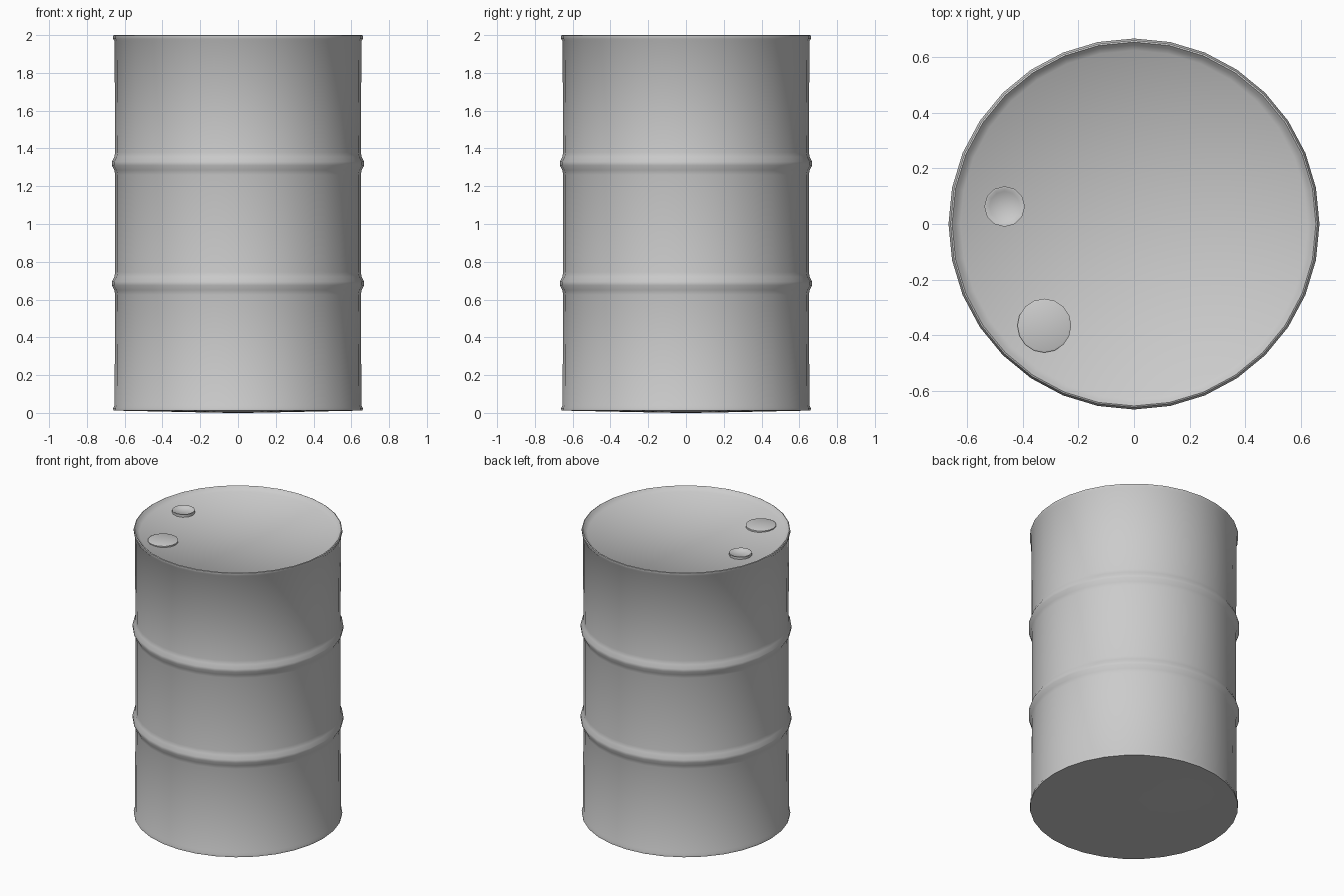
import bpy, bmesh, math

cube = bpy.data.objects.get("Cube")
if cube:
    bpy.data.objects.remove(cube, do_unlink=True)

steel = bpy.data.materials.new("grey_steel")
steel.use_nodes = True
GREY = (0.6, 0.6, 0.6, 1)
steel.diffuse_color = GREY
steel.node_tree.nodes["Principled BSDF"].inputs["Base Color"].default_value = GREY


def lathe(name, profile, sides, location=(0, 0, 0), angle=50):
    """Spin an (r, z) profile round the z axis; r = 0 makes a pole."""
    bm = bmesh.new()
    rings = []
    for r, z in profile:
        if r == 0:
            rings.append([bm.verts.new((0, 0, z))] * sides)
        else:
            turns = [math.tau * i / sides for i in range(sides)]
            rings.append([bm.verts.new((r * math.cos(t), r * math.sin(t), z)) for t in turns])
    for low, high in zip(rings, rings[1:]):
        for i in range(sides):
            j = (i + 1) % sides
            corners = dict.fromkeys((low[i], low[j], high[j], high[i]))
            bm.faces.new(list(corners))
    bmesh.ops.recalc_face_normals(bm, faces=bm.faces)
    mesh = bpy.data.meshes.new(name)
    bm.to_mesh(mesh)
    bm.free()
    mesh.materials.append(steel)
    obj = bpy.data.objects.new(name, mesh)
    obj.location = location
    bpy.context.collection.objects.link(obj)
    bpy.ops.object.select_all(action="DESELECT")
    obj.select_set(True)
    bpy.context.view_layer.objects.active = obj
    bpy.ops.object.shade_smooth_by_angle(angle=math.radians(angle))
    return obj


# Drum shell: sagging base, rolled rims, two hoops, dished lid
WALL = 0.65
profile = [(0, 0), (0.11, 0.001), (0.64, 0.012), (0.66, 0.012), (0.661, 0.025), (0.654, 0.04)]
for hoop in (0.685, 1.32):
    profile += [(WALL, hoop - 0.06), (0.655, hoop - 0.035), (0.668, hoop - 0.01),
                (0.668, hoop + 0.01), (0.655, hoop + 0.035), (WALL, hoop + 0.06)]
profile += [(0.654, 1.97), (0.661, 1.98), (0.661, 1.997), (0.655, 2.0),
            (0.645, 1.99), (0.625, 1.972), (0, 1.955)]
lathe("drum_shell", profile, 32)

# Small bung with a dished top
lathe("small_bung", [(0.073, 1.95), (0.073, 1.985), (0.066, 1.985), (0.055, 1.976), (0, 1.974)],
      12, (-0.466, 0.063, 0))

# Large flat bung
lathe("large_bung", [(0.097, 1.95), (0.097, 1.977), (0.09, 1.98), (0, 1.98)],
      16, (-0.323, -0.366, 0))
